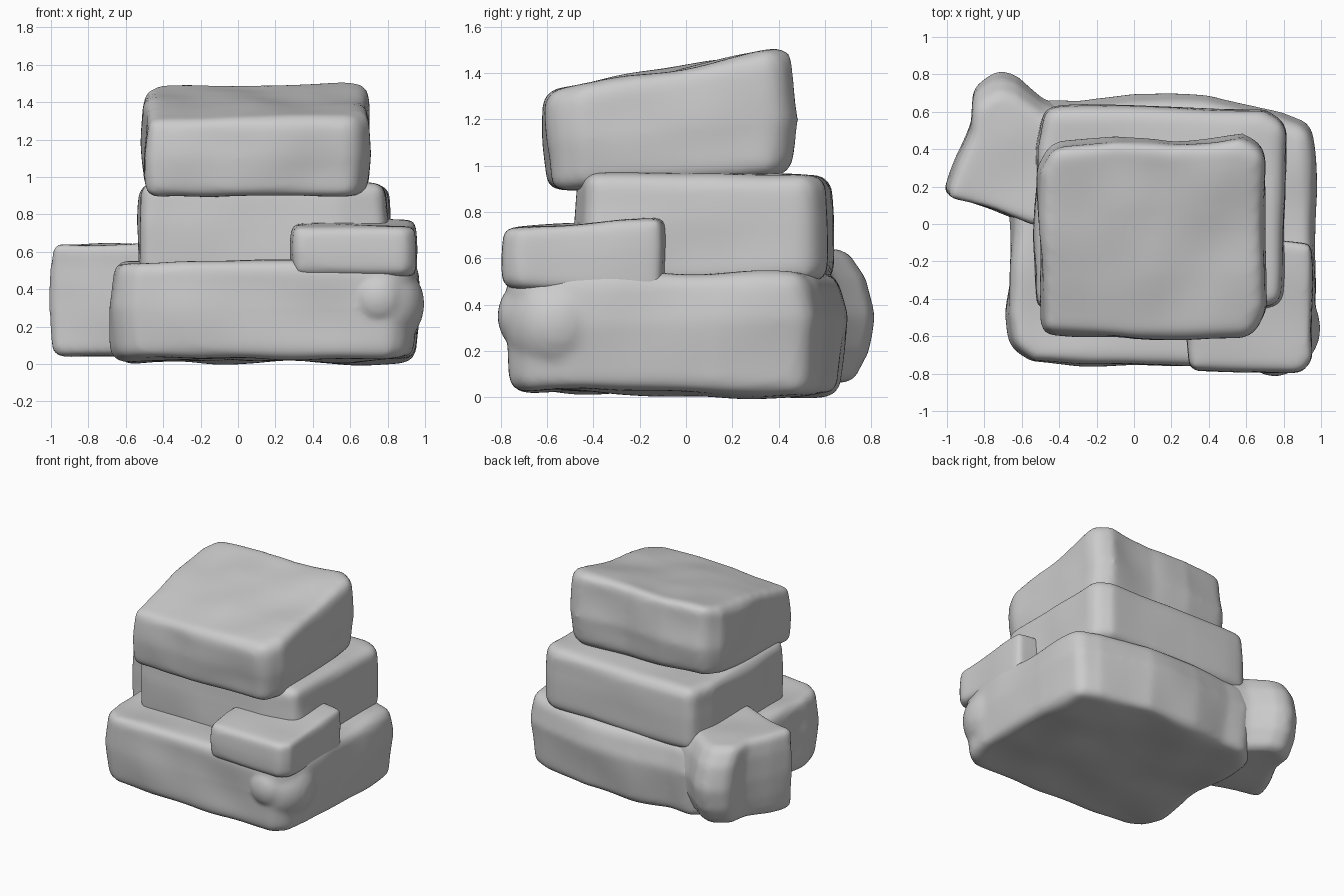
import bpy, bmesh
from mathutils import Matrix, Vector

if "Cube" in bpy.data.objects:
    bpy.data.objects.remove(bpy.data.objects["Cube"])

# shared soft noise for weathered surfaces
noise = bpy.data.textures.new("stone_noise", type='CLOUDS')
noise.noise_scale = 0.36
noise.noise_depth = 0


def rock(name, outline, levels, bevel=0.06, bumps=(), rough=0.04):
    """Loft an outline through levels (scale x, scale y, shift y, z front, z back)."""
    xs, ys = [p[0] for p in outline], [p[1] for p in outline]
    cx, cy = (min(xs) + max(xs)) / 2, (min(ys) + max(ys)) / 2
    depth = max(ys) - min(ys)
    bm = bmesh.new()
    rings = []
    for sx, sy, dy, zf, zb in levels:
        rings.append([bm.verts.new((cx + (x - cx) * sx, cy + (y - cy) * sy + dy,
                                    zf + (zb - zf) * (y - min(ys)) / depth))
                      for x, y in outline])
    n = len(outline)
    for lo, hi in zip(rings, rings[1:]):
        for i in range(n):
            j = (i + 1) % n
            bm.faces.new((lo[i], lo[j], hi[j], hi[i]))
    bm.faces.new(rings[0][::-1])
    bm.faces.new(rings[-1])
    # rounded bumps, fused in by the remesh
    for pos, radii in bumps:
        m = Matrix.Translation(Vector(pos)) @ Matrix.Diagonal((*radii, 1))
        bmesh.ops.create_icosphere(bm, subdivisions=3, radius=1, matrix=m)
    bmesh.ops.recalc_face_normals(bm, faces=bm.faces)
    me = bpy.data.meshes.new(name)
    bm.to_mesh(me)
    bm.free()
    ob = bpy.data.objects.new(name, me)
    bpy.context.collection.objects.link(ob)

    b = ob.modifiers.new("round_edges", 'BEVEL')
    b.width, b.segments = bevel, 3
    b.limit_method, b.angle_limit = 'ANGLE', 0.7
    r = ob.modifiers.new("even_mesh", 'REMESH')
    r.mode, r.voxel_size, r.use_smooth_shade = 'VOXEL', 0.02, True
    d = ob.modifiers.new("weathering", 'DISPLACE')
    d.texture, d.texture_coords = noise, 'GLOBAL'
    d.strength, d.mid_level = rough, 0.5
    s = ob.modifiers.new("soften", 'SMOOTH')
    s.factor, s.iterations = 0.5, 8
    return ob


# wide bottom boulder with the round swellings at its front right corner
rock("base_rock",
     [(-0.69, -0.48), (-0.66, -0.66), (-0.55, -0.735), (0.06, -0.76), (0.82, -0.76),
      (0.93, -0.7), (0.97, -0.5), (0.97, -0.25), (0.98, 0.15), (0.95, 0.54), (0.8, 0.61),
      (0.4, 0.69), (0.0, 0.69), (-0.3, 0.65), (-0.5, 0.67), (-0.65, 0.5), (-0.66, -0.05)],
     [(0.97, 0.97, -0.01, 0.03, 0.005), (1, 1, 0, 0.3, 0.35), (0.975, 0.965, -0.025, 0.55, 0.54)],
     bumps=[((0.75, -0.70, 0.35), (0.13, 0.1, 0.13)),
            ((0.79, -0.55, 0.31), (0.205, 0.22, 0.24))])

# middle block
rock("middle_rock",
     [(-0.53, -0.46), (0.0, -0.48), (0.55, -0.48), (0.8, -0.44), (0.81, 0.1), (0.82, 0.54),
      (0.7, 0.61), (0.0, 0.63), (-0.48, 0.63), (-0.53, 0.4)],
     [(1, 1, 0, 0.46, 0.5), (1, 1, 0, 0.75, 0.75), (0.98, 0.98, 0, 0.97, 0.955)],
     rough=0.03)

# overhanging top block with a sloping top
rock("top_rock",
     [(-0.5, -0.59), (0.0, -0.62), (0.63, -0.6), (0.7, -0.45), (0.7, 0.1), (0.7, 0.41),
      (0.58, 0.48), (0.2, 0.45), (-0.1, 0.475), (-0.45, 0.44), (-0.51, 0.3)],
     [(0.985, 0.95, -0.01, 0.885, 0.97), (1, 1, 0, 1.1, 1.2), (0.985, 0.97, -0.015, 1.315, 1.51)])

# small ledge at the front right
rock("front_ledge",
     [(0.28, -0.55), (0.3, -0.78), (0.9, -0.795), (0.955, -0.72), (0.955, -0.1),
      (0.75, -0.08), (0.5, -0.12), (0.28, -0.3)],
     [(0.98, 0.98, 0, 0.48, 0.42), (1, 1, 0, 0.6, 0.65), (0.99, 0.99, 0, 0.73, 0.78)],
     bevel=0.035, rough=0.02)

# angled boulder at the back left
rock("side_boulder",
     [(-1.015, 0.16), (-0.95, 0.36), (-0.875, 0.55), (-0.86, 0.73), (-0.72, 0.825),
      (-0.62, 0.79), (-0.48, 0.67), (-0.28, 0.6), (-0.4, -0.02), (-0.55, 0.0), (-0.75, 0.08)],
     [(0.96, 0.88, -0.04, 0.04, 0.06), (0.99, 0.97, -0.01, 0.2, 0.2), (1, 1, 0, 0.35, 0.35),
      (1, 0.96, -0.02, 0.52, 0.52), (0.98, 0.87, -0.06, 0.65, 0.64)],
     bevel=0.045, rough=0.03)
